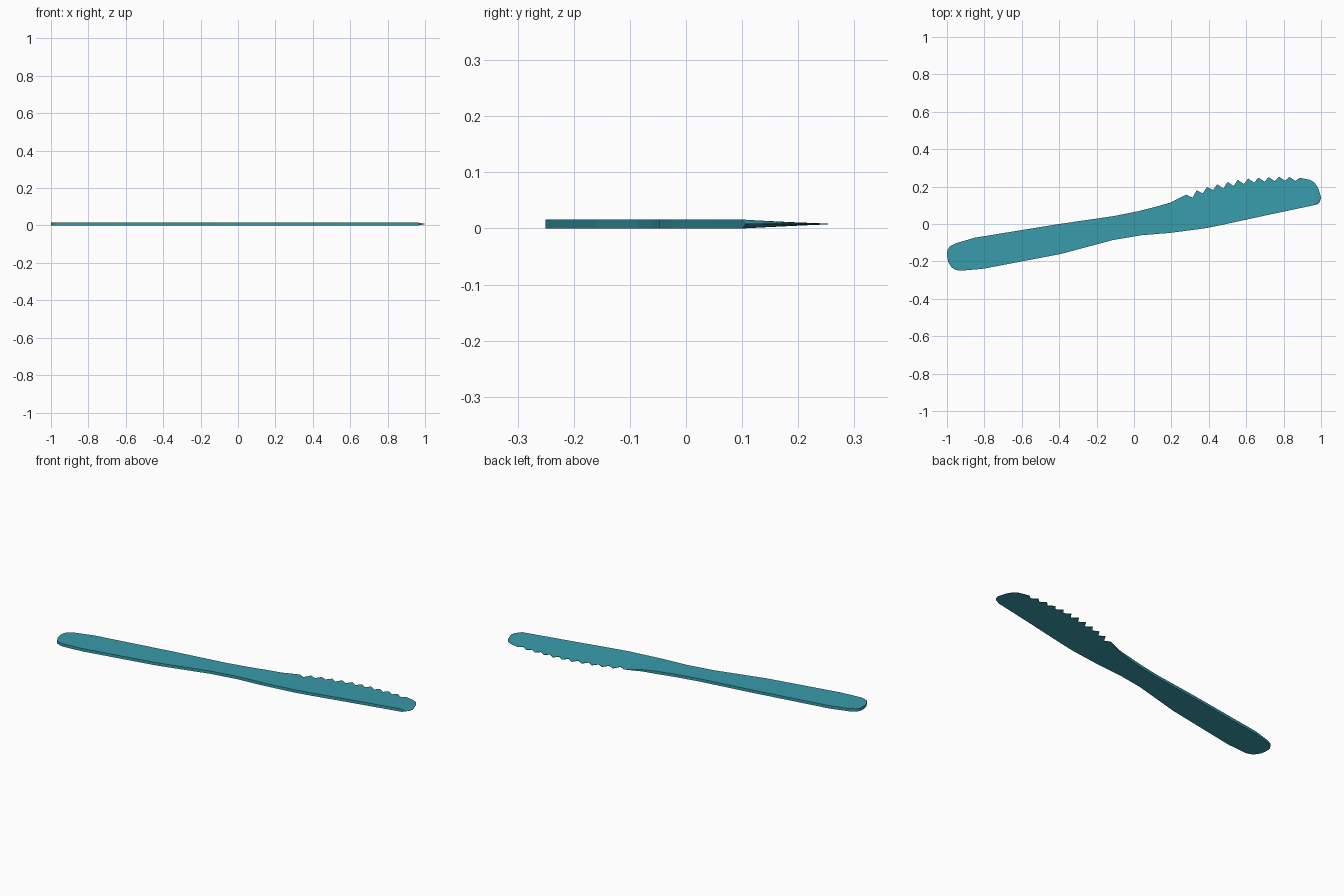
import bpy, bmesh

if "Cube" in bpy.data.objects:
    bpy.data.objects.remove(bpy.data.objects["Cube"])

T = 0.016          # full thickness
EDGE = 0.0015      # thickness left at the cutting edge

# Spine side outline, handle end to blade tip
SPINE = [(-1, -0.17), (-0.993, -0.205), (-0.975, -0.233), (-0.955, -0.245), (-0.93, -0.25),
         (-0.81, -0.24), (-0.39, -0.16), (-0.11, -0.085), (0.04, -0.06),
         (0.2, -0.047), (0.38, -0.023), (0.47, -0.005), (0.7, 0.045), (0.96, 0.10)]

# Edge side outline: handle, teeth, rounded tip
HANDLE = [(-1, -0.17), (-0.998, -0.14), (-0.985, -0.12), (-0.95, -0.102), (-0.85, -0.073),
          (-0.4, 0.0), (-0.11, 0.042), (0.02, 0.068), (0.12, 0.093)]
PEAKS = [0.157, 0.18, 0.198, 0.212, 0.225, 0.236, 0.243, 0.248, 0.251, 0.253, 0.252, 0.247]
TIP = [(0.94, 0.236), (0.965, 0.222), (0.983, 0.195), (0.995, 0.16),
       (1.0, 0.14), (0.993, 0.117), (0.982, 0.106)]


def spine_y(x):
    for (x0, y0), (x1, y1) in zip(SPINE, SPINE[1:]):
        if x <= x1:
            return y0 + (y1 - y0) * (x - x0) / (x1 - x0)
    return SPINE[-1][1]


def handle_y(x):
    for (x0, y0), (x1, y1) in zip(HANDLE, HANDLE[1:]):
        if x <= x1:
            return y0 + (y1 - y0) * (x - x0) / (x1 - x0)


# Stations pair an edge point and its thickness with a spine point
edge = [(x, y, T) for x, y in HANDLE]
edge += [(x, handle_y(x), T) for x, _ in SPINE[1:9]]
edge.append((0.19, 0.113, T * 0.65))
for i, y in enumerate(PEAKS):
    x = 0.28 + i * 0.055
    if i:
        edge.append((x - 0.022, PEAKS[i - 1] - 0.022 + 0.006 * (i < 4), EDGE * 1.5))
    edge.append((x, y, EDGE))
edge.sort()
edge += [(x, y, EDGE) for x, y in TIP]

bm = bmesh.new()
rows = []
for x, y, t in edge:
    sx = min(x, SPINE[-1][0])
    sy = spine_y(sx)
    rows.append([bm.verts.new(p) for p in (
        (sx, sy, 0), (sx, sy, T), (x, y, (T + t) / 2), (x, y, (T - t) / 2))])
for a, b in zip(rows, rows[1:]):
    for j in range(4):
        k = (j + 1) % 4
        bm.faces.new((a[j], a[k], b[k], b[j]))
bm.faces.new(rows[-1])
bmesh.ops.remove_doubles(bm, verts=bm.verts, dist=0.0002)
bmesh.ops.recalc_face_normals(bm, faces=bm.faces)

mesh = bpy.data.meshes.new("knife")
bm.to_mesh(mesh)
bm.free()
knife = bpy.data.objects.new("knife", mesh)
bpy.context.collection.objects.link(knife)

# Teal plastic
mat = bpy.data.materials.new("teal")
mat.diffuse_color = (0.04, 0.33, 0.41, 1)
mat.use_nodes = True
mat.node_tree.nodes["Principled BSDF"].inputs["Base Color"].default_value = mat.diffuse_color
mesh.materials.append(mat)
